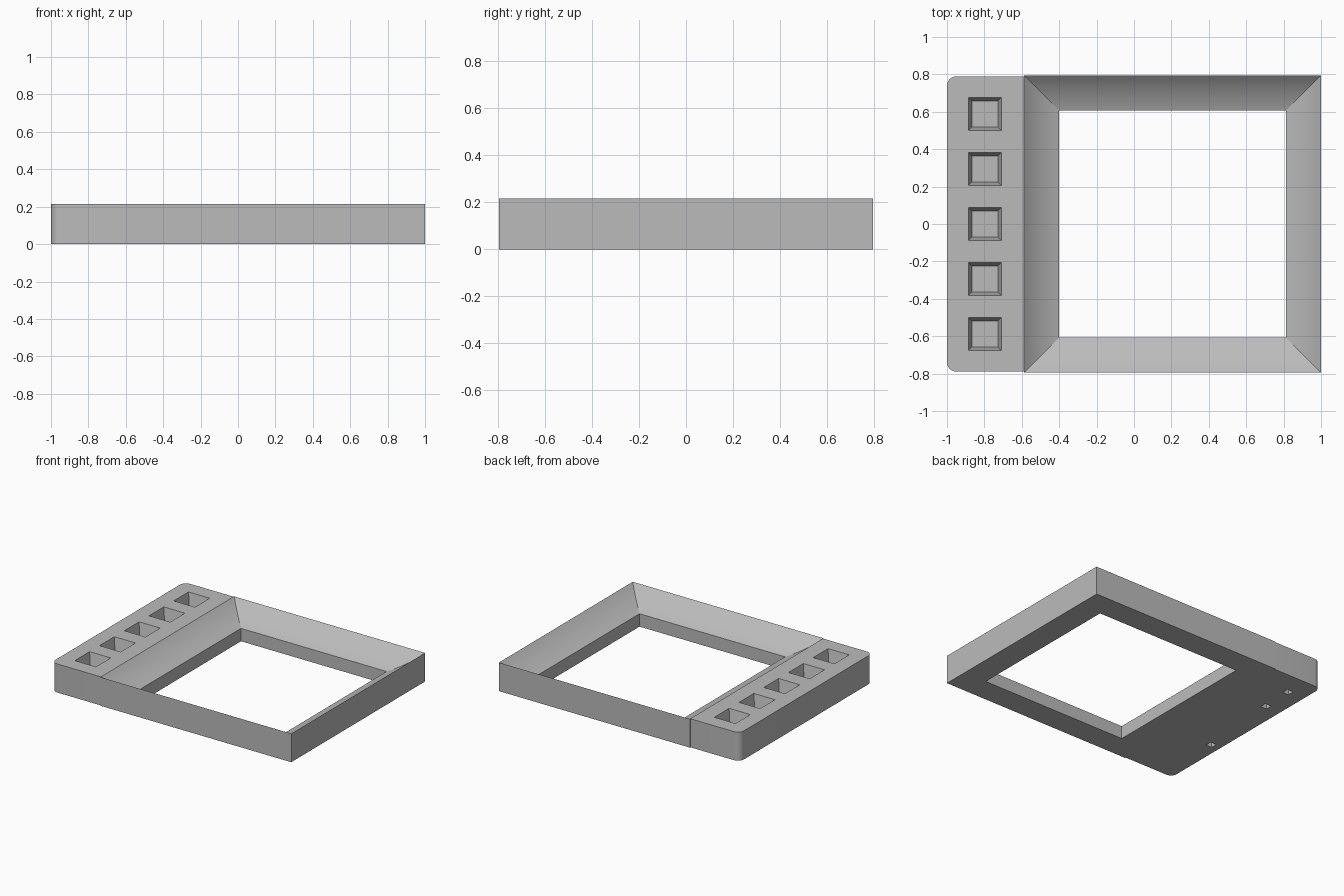
import bpy, bmesh, math

cube = bpy.data.objects.get("Cube")
if cube:
    bpy.data.objects.remove(cube, do_unlink=True)

HEIGHT = 0.215
SEAM_X = -0.588

grey = bpy.data.materials.new("plain_grey")
grey.use_nodes = True
colour = (0.5, 0.5, 0.5, 1)
grey.diffuse_color = colour
grey.node_tree.nodes["Principled BSDF"].inputs["Base Color"].default_value = colour


def make_object(name, bm):
    bmesh.ops.recalc_face_normals(bm, faces=bm.faces)
    mesh = bpy.data.meshes.new(name)
    bm.to_mesh(mesh)
    bm.free()
    mesh.materials.append(grey)
    obj = bpy.data.objects.new(name, mesh)
    bpy.context.collection.objects.link(obj)
    return obj


def rectangle(bm, x0, x1, y0, y1, z):
    return [bm.verts.new((x, y, z)) for x, y in ((x0, y0), (x1, y0), (x1, y1), (x0, y1))]


def bridge(bm, a, b):
    n = len(a)
    for i in range(n):
        bm.faces.new((a[i], a[(i + 1) % n], b[(i + 1) % n], b[i]))


def tapered_box(bm, cx, cy, size0, z0, size1, z1):
    """Square frustum from z0 to z1."""
    rings = []
    for size, z in ((size0, z0), (size1, z1)):
        h = size / 2
        rings.append(rectangle(bm, cx - h, cx + h, cy - h, cy + h, z))
    bridge(bm, *rings)
    bm.faces.new(rings[0])
    bm.faces.new(rings[1])


# Mitred frame: a closed section of (inset, height) with a shallow cove
RIM, LEDGE, STEPS, SAG = 0.188, 0.097, 10, 0.012
section = [(0, 0)]
for i in range(STEPS + 1):
    t = i / STEPS
    dip = SAG * 4 * t * (1 - t)
    section.append((RIM * t - dip * 0.53, HEIGHT + (LEDGE - HEIGHT) * t - dip * 0.85))
section.append((RIM, 0))
section[2:-2] = [(max(0.002, s), z) for s, z in section[2:-2]]

bm = bmesh.new()
loops = [rectangle(bm, SEAM_X + s, 1 - s, -0.795 + s, 0.795 - s, z) for s, z in section]
for a, b in zip(loops, loops[1:] + loops[:1]):
    bridge(bm, a, b)
make_object("tray_frame", bm)

# Side block with rounded outer corners
RADIUS = 0.05
outline = [(SEAM_X, -0.789), (SEAM_X, 0.789)]
for cy, start in ((0.789 - RADIUS, 90), (RADIUS - 0.789, 180)):
    for i in range(9):
        a = math.radians(start + 90 * i / 8)
        outline.append((-1 + RADIUS + RADIUS * math.cos(a), cy + RADIUS * math.sin(a)))
bm = bmesh.new()
bottom = [bm.verts.new((x, y, 0)) for x, y in outline]
top = [bm.verts.new((x, y, HEIGHT)) for x, y in outline]
bridge(bm, bottom, top)
bm.faces.new(bottom)
bm.faces.new(top)
block = make_object("side_block", bm)

# Cutters: five tapered pockets above, three small recesses below
bm = bmesh.new()
DEPTH, OVER = 0.09, 0.01
FLOOR, MOUTH = 0.138, 0.176
for i in range(-2, 3):
    lip = MOUTH + (MOUTH - FLOOR) * OVER / DEPTH
    tapered_box(bm, -0.797, i * 0.294, FLOOR, HEIGHT - DEPTH, lip, HEIGHT + OVER)
for x, y in ((-0.862, 0.607), (-0.872, 0.362), (-0.923, -0.281)):
    tapered_box(bm, x, y, 0.05, -OVER, 0.05, 0.05)
cutter = make_object("pocket_cutter", bm)
cutter.hide_render = True

cut = block.modifiers.new("pockets", "BOOLEAN")
cut.operation = "DIFFERENCE"
cut.solver = "EXACT"
cut.object = cutter
bpy.context.view_layer.objects.active = block
bpy.ops.object.modifier_apply(modifier=cut.name)
bpy.data.objects.remove(cutter, do_unlink=True)

# Smooth only the rounded corners and cove
bpy.ops.object.select_all(action="DESELECT")
for obj in (block, bpy.data.objects["tray_frame"]):
    obj.select_set(True)
bpy.ops.object.shade_smooth_by_angle(angle=math.radians(20))
